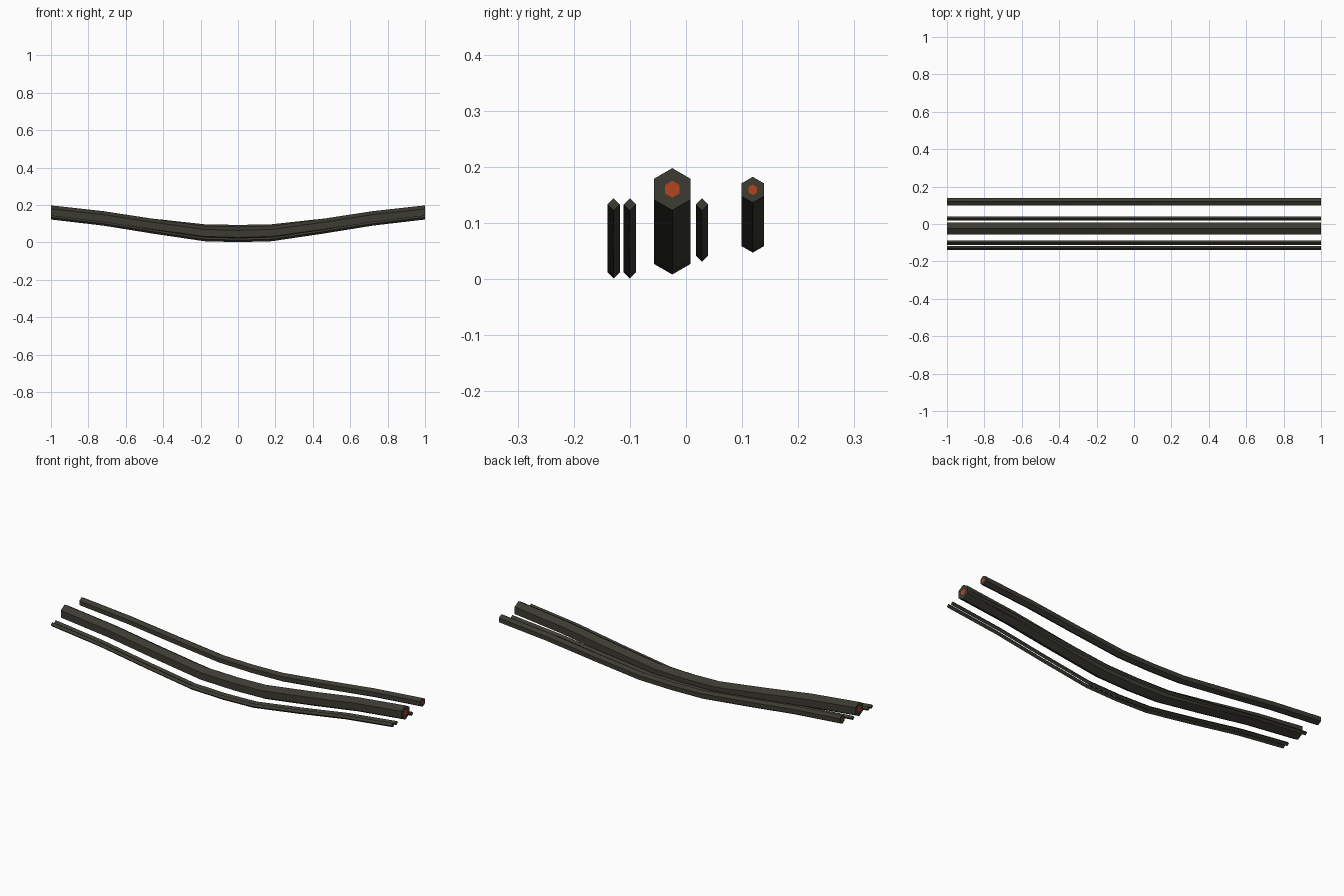
import bpy, bmesh, math

if "Cube" in bpy.data.objects:
    bpy.data.objects.remove(bpy.data.objects["Cube"])


def material(name, rgb):
    m = bpy.data.materials.new(name)
    m.diffuse_color = (*rgb, 1)
    m.use_nodes = True
    m.node_tree.nodes["Principled BSDF"].inputs["Base Color"].default_value = m.diffuse_color
    return m


RUBBER = material("dark rubber", (0.045, 0.043, 0.032))
CORE = material("orange core", (0.45, 0.06, 0.015))

# Sag shared by all cables: (x, fraction of the rise from middle to end)
HALF = [(0.18, 0.04), (0.45, 0.37), (0.72, 0.73), (1.0, 1.0)]
SAG = [(-x, f) for x, f in reversed(HALF)] + [(0, 0)] + HALF


def cable(name, y, radius, sides, z_mid, z_end, core=False):
    bm = bmesh.new()
    rings = []
    for x, f in SAG:
        z = z_mid + (z_end - z_mid) * f
        rings.append([bm.verts.new((x,
                                    y + radius * math.sin(2 * math.pi * i / sides),
                                    z + radius * math.cos(2 * math.pi * i / sides)))
                      for i in range(sides)])
    for a, b in zip(rings, rings[1:]):
        for i in range(sides):
            j = (i + 1) % sides
            bm.faces.new((a[i], a[j], b[j], b[i]))
    caps = [bm.faces.new(rings[0]), bm.faces.new(rings[-1])]
    bmesh.ops.recalc_face_normals(bm, faces=bm.faces)
    # Orange wire core inset in the cut ends
    if core:
        for cap in caps:
            bmesh.ops.inset_individual(bm, faces=[cap], thickness=radius * 0.6)
            cap.material_index = 1
    me = bpy.data.meshes.new(name)
    bm.to_mesh(me)
    bm.free()
    me.materials.append(RUBBER)
    me.materials.append(CORE)
    ob = bpy.data.objects.new(name, me)
    bpy.context.collection.objects.link(ob)
    bpy.ops.object.select_all(action='DESELECT')
    ob.select_set(True)
    bpy.context.view_layer.objects.active = ob
    bpy.ops.object.shade_smooth_by_angle(angle=math.radians(30))


# Hexagonal main cables
cable("thick_cable", -0.0245, 0.0375, 6, 0.0455, 0.160, core=True)
cable("medium_cable", 0.119, 0.023, 6, 0.070, 0.159, core=True)

# Thin square wires
cable("thin_wire_front", -0.129, 0.011, 4, 0.012, 0.133)
cable("thin_wire_second", -0.1, 0.011, 4, 0.012, 0.133)
cable("thin_wire_back", 0.0285, 0.011, 4, 0.042, 0.133)
